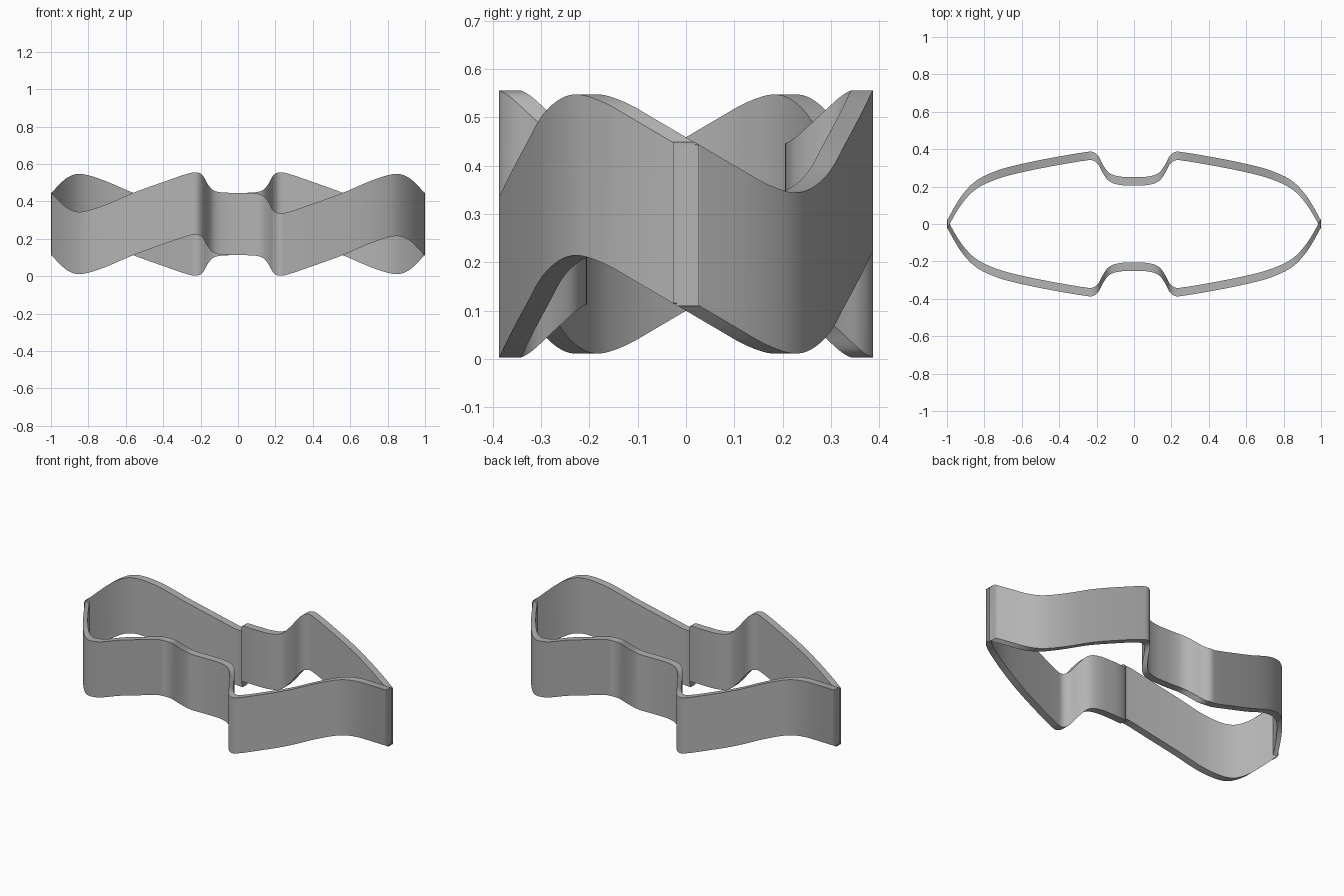
import bpy
import bmesh
import math

cube = bpy.data.objects.get("Cube")
if cube:
    bpy.data.objects.remove(cube, do_unlink=True)

WALL = 0.045      # thickness, measured front to back
HEIGHT = 0.333
TOP = 0.446

grey = bpy.data.materials.new("plain grey")
grey.use_nodes = True
grey.diffuse_color = (0.45, 0.45, 0.45, 1)
grey.node_tree.nodes["Principled BSDF"].inputs["Base Color"].default_value = (0.45, 0.45, 0.45, 1)

# Half profile from middle to tip: distance from middle, outward depth, rise
PROFILE = [
    (0, 0.25, 0), (0.06, 0.252, -0.001), (0.11, 0.262, -0.006),
    (0.14, 0.28, -0.02), (0.165, 0.315, -0.052), (0.19, 0.362, -0.095),
    (0.22, 0.385, -0.109), (0.26, 0.384, -0.105), (0.4, 0.361, -0.058),
    (0.56, 0.33, 0), (0.7, 0.296, 0.06), (0.8, 0.257, 0.094),
    (0.86, 0.219, 0.101), (0.91, 0.166, 0.083), (0.95, 0.108, 0.05),
    (1, 0.018, -0.003),
]


def slope(i, k):
    if i == 0:
        return 0
    a, b = PROFILE[i - 1], PROFILE[min(i + 1, len(PROFILE) - 1)]
    return (b[k] - a[k]) / (b[0] - a[0])


def smooth_half(steps=6):
    """Hermite curve through the half profile."""
    pts = []
    for i in range(len(PROFILE) - 1):
        p, q = PROFILE[i], PROFILE[i + 1]
        w = q[0] - p[0]
        for j in range(steps):
            t = j / steps
            h = t * t * (3 - 2 * t)
            pts.append((p[0] + w * t, *(
                p[k] * (1 - h) + q[k] * h
                + w * slope(i, k) * t * (1 - t) ** 2
                - w * slope(i + 1, k) * t * t * (1 - t)
                for k in (1, 2))))
    return pts + [PROFILE[-1]]


def build_band(name, side):
    """Wavy wall; side -1 is the front, 1 is the same wall turned half round."""
    half = smooth_half()
    # The rise flips sign across the middle
    path = [(-x, d, -r) for x, d, r in reversed(half[1:])] + half
    bm = bmesh.new()
    rings = []
    for x, d, r in path:
        z = TOP + r
        corners = [(x, -d, z - HEIGHT), (x, WALL - d, z - HEIGHT),
                   (x, WALL - d, z), (x, -d, z)]
        rings.append([bm.verts.new((-side * a, -side * b, c)) for a, b, c in corners])
    for a, b in zip(rings, rings[1:]):
        for k in range(4):
            n = (k + 1) % 4
            bm.faces.new((a[k], a[n], b[n], b[k]))
    bm.faces.new(rings[0])
    bm.faces.new(rings[-1])
    bmesh.ops.recalc_face_normals(bm, faces=bm.faces)
    mesh = bpy.data.meshes.new(name)
    bm.to_mesh(mesh)
    bm.free()
    mesh.materials.append(grey)
    obj = bpy.data.objects.new(name, mesh)
    bpy.context.collection.objects.link(obj)
    bpy.ops.object.select_all(action="DESELECT")
    obj.select_set(True)
    bpy.context.view_layer.objects.active = obj
    bpy.ops.object.shade_smooth_by_angle(angle=math.radians(30))


build_band("front_band", -1)
build_band("back_band", 1)
